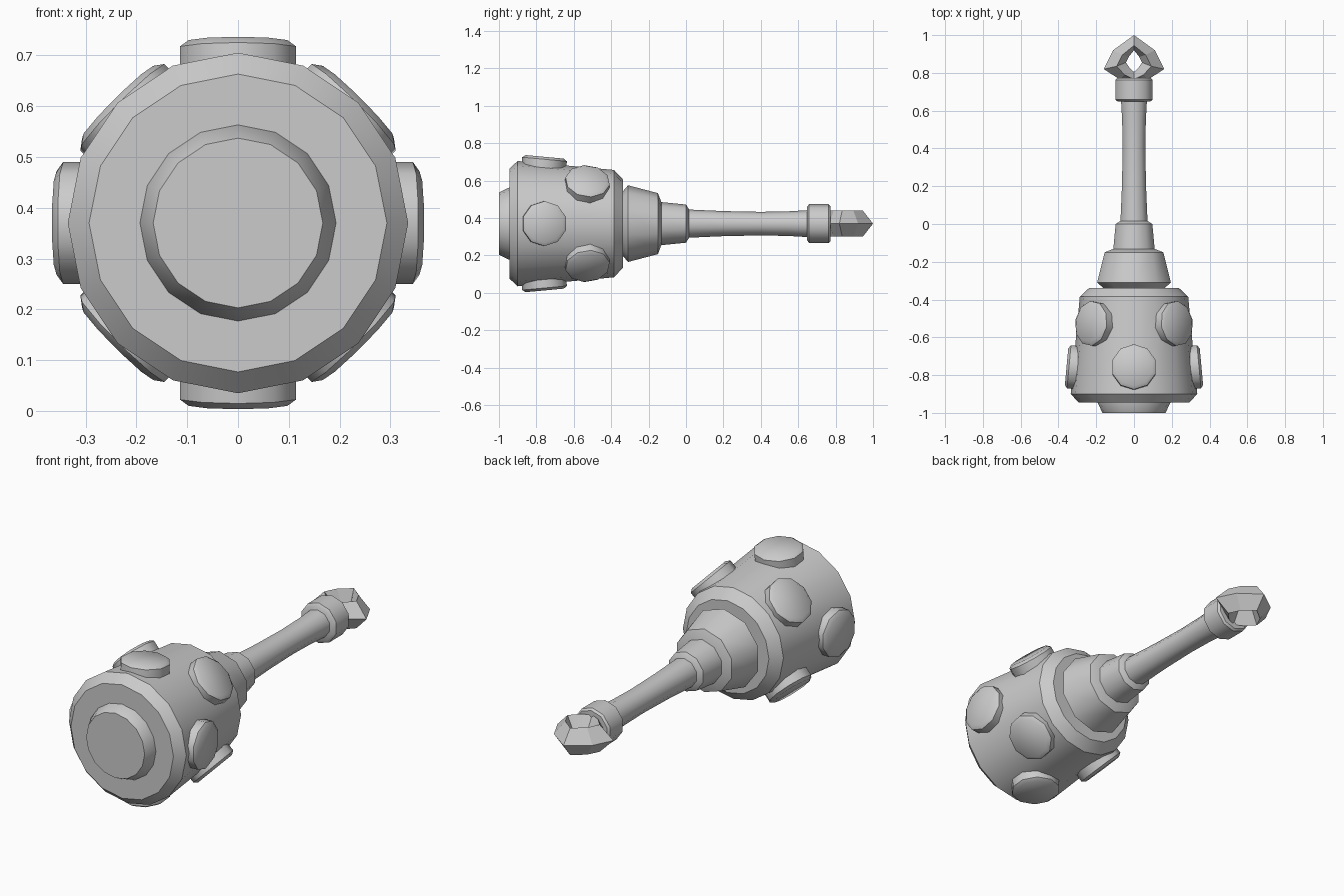
import bpy, bmesh
from math import cos, sin, pi, radians
from mathutils import Matrix, Vector

if "Cube" in bpy.data.objects:
    bpy.data.objects.remove(bpy.data.objects["Cube"])

AXIS_Z = 0.37


def finish(name, bm, angle=40):
    bmesh.ops.recalc_face_normals(bm, faces=bm.faces)
    me = bpy.data.meshes.new(name)
    bm.to_mesh(me)
    bm.free()
    ob = bpy.data.objects.new(name, me)
    bpy.context.collection.objects.link(ob)
    bpy.ops.object.select_all(action='DESELECT')
    ob.select_set(True)
    bpy.context.view_layer.objects.active = ob
    if angle:
        bpy.ops.object.shade_smooth_by_angle(angle=radians(angle))
    return ob


def lathe(name, profile, sides, matrix=None):
    """Capped solid of revolution; profile holds (y, radius), default axis is y."""
    bm = bmesh.new()
    rings = []
    for y, r in profile:
        rings.append([bm.verts.new((r * sin(2 * pi * i / sides), y, r * cos(2 * pi * i / sides)))
                      for i in range(sides)])
    for a, b in zip(rings, rings[1:]):
        for i in range(sides):
            j = (i + 1) % sides
            bm.faces.new((a[i], a[j], b[j], b[i]))
    bm.faces.new(rings[0])
    bm.faces.new(rings[-1])
    bm.transform(matrix or Matrix.Translation((0, 0, AXIS_Z)))
    return finish(name, bm)


# Heavy drum head with bevelled ends and base plug
lathe("head", [(-0.945, 0.293), (-0.9, 0.335), (-0.385, 0.287), (-0.338, 0.237)], 16)
lathe("base_plug", [(-1.0, 0.167), (-0.945, 0.193), (-0.92, 0.193)], 16)

# Stepped neck
lathe("neck_cone", [(-0.36, 0.17), (-0.338, 0.172), (-0.31, 0.205), (-0.15, 0.163), (-0.13, 0.11)], 10)
lathe("neck_step", [(-0.15, 0.117), (0.0, 0.102), (0.02, 0.07)], 10)

# Handle with a waist, and end collar
lathe("handle", [(0.0, 0.076), (0.2, 0.067), (0.4, 0.063), (0.55, 0.066), (0.67, 0.073)], 10)
lathe("collar", [(0.648, 0.09), (0.658, 0.104), (0.762, 0.104), (0.772, 0.094)], 10)

# Studs: four near the base, four on the diagonals, tilted with the head's taper
taper = radians(5.3)
for row, (y, reach, start) in enumerate([(-0.755, 0.357, 0), (-0.525, 0.335, 45)]):
    for k in range(4):
        a = radians(start + 90 * k)
        n = Vector((sin(a) * cos(taper), sin(taper), cos(a) * cos(taper)))
        centre = Vector((sin(a) * reach, y, cos(a) * reach + AXIS_Z))
        m = Matrix.Translation(centre) @ Vector((0, 1, 0)).rotation_difference(n).to_matrix().to_4x4()
        lathe(f"stud_{row}_{k}", [(-0.08, 0.12), (-0.013, 0.12), (0.0, 0.102)], 10, m)

# Pointed ring at the end: outer edge, ridge, and inner edge loops (right half, mirrored)
outer = [(0, 1.0), (0.11, 0.92), (0.16, 0.82), (0.075, 0.765), (0, 0.75)]
ridge = [(0, 0.945), (0.062, 0.895), (0.092, 0.835), (0.05, 0.79), (0, 0.765)]
inner = [(0, 0.92), (0.028, 0.885), (0.042, 0.855), (0.022, 0.825), (0, 0.805)]


def loop(bm, half, z):
    pts = half + [(-x, y) for x, y in half[-2:0:-1]]
    return [bm.verts.new((x, y, AXIS_Z + z)) for x, y in pts]


bm = bmesh.new()
loops = [loop(bm, outer, 0), loop(bm, ridge, 0.07), loop(bm, inner, 0), loop(bm, ridge, -0.07)]
for a, b in zip(loops, loops[1:] + loops[:1]):
    for i in range(len(a)):
        j = (i + 1) % len(a)
        bm.faces.new((a[i], a[j], b[j], b[i]))
finish("end_ring", bm, 20)
